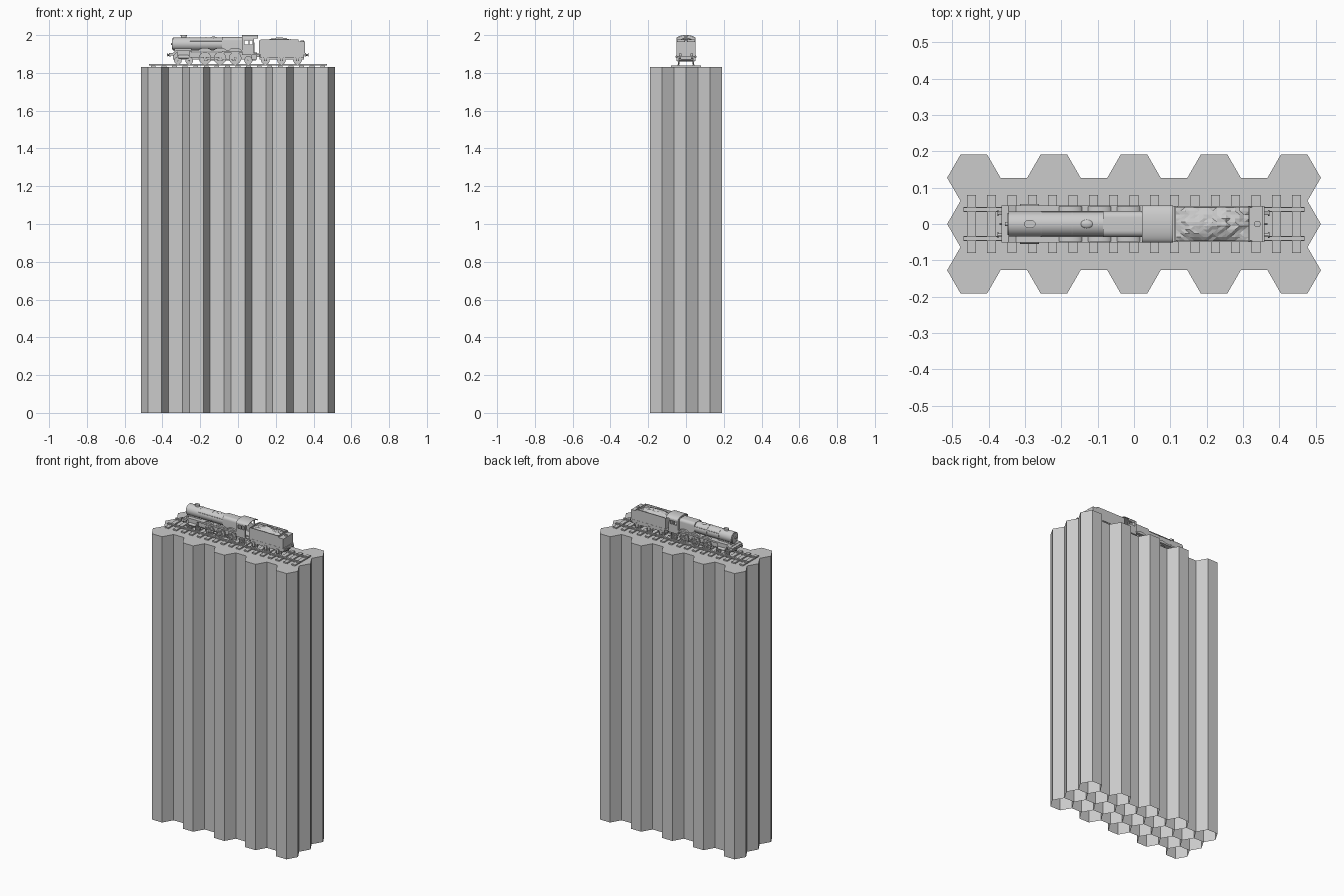
import bpy, bmesh, math, random
from mathutils import Matrix, Vector

if "Cube" in bpy.data.objects:
    bpy.data.objects.remove(bpy.data.objects["Cube"])

random.seed(4)
TOP = 1.832      # top of the columns
RAIL = 1.848     # top of the rails
SIDES = (-1, 1)


def finish(name, bm, smooth=False):
    bmesh.ops.recalc_face_normals(bm, faces=bm.faces[:])
    me = bpy.data.meshes.new(name)
    bm.to_mesh(me)
    bm.free()
    ob = bpy.data.objects.new(name, me)
    bpy.context.collection.objects.link(ob)
    if smooth:
        bpy.ops.object.select_all(action='DESELECT')
        ob.select_set(True)
        bpy.context.view_layer.objects.active = ob
        bpy.ops.object.shade_smooth_by_angle(angle=math.radians(35))
    return ob


def add_box(bm, x0, x1, y0, y1, z0, z1):
    m = Matrix.Translation(((x0 + x1) / 2, (y0 + y1) / 2, (z0 + z1) / 2))
    m = m @ Matrix.Diagonal((x1 - x0, y1 - y0, z1 - z0, 1))
    bmesh.ops.create_cube(bm, size=1, matrix=m)


def add_cyl(bm, c, r, length, axis='Y', seg=24, r2=None):
    rot = {'X': Matrix.Rotation(math.pi / 2, 4, 'Y'),
           'Y': Matrix.Rotation(math.pi / 2, 4, 'X'), 'Z': Matrix.Identity(4)}[axis]
    bmesh.ops.create_cone(bm, cap_ends=True, segments=seg, radius1=r,
                          radius2=r if r2 is None else r2, depth=length,
                          matrix=Matrix.Translation(c) @ rot)


def add_prism(bm, pts, a, b, axis='Y'):
    # profile in xz extruded along Y, or profile in yz extruded along X
    f = (lambda p, t: (p[0], t, p[1])) if axis == 'Y' else (lambda p, t: (t, p[0], p[1]))
    face = bm.faces.new([bm.verts.new(f(p, a)) for p in pts])
    r = bmesh.ops.extrude_face_region(bm, geom=[face])
    d = Vector((0, b - a, 0)) if axis == 'Y' else Vector((b - a, 0, 0))
    bmesh.ops.translate(bm, vec=d, verts=[v for v in r['geom'] if isinstance(v, bmesh.types.BMVert)])


def arc(cx, cz, rx, rz, a0, a1, n):
    return [(cx + rx * math.cos(math.radians(a0 + (a1 - a0) * i / n)),
             cz + rz * math.sin(math.radians(a0 + (a1 - a0) * i / n))) for i in range(n + 1)]


# hexagonal columns, open underneath
R = 0.0735
H = R * math.sqrt(3)
for col in range(9):
    for y in ((-H, 0, H) if col % 2 == 0 else (-H / 2, H / 2)):
        bm = bmesh.new()
        add_cyl(bm, ((col - 4) * 1.5 * R, y, TOP / 2), R, TOP, 'Z', 6)
        bmesh.ops.rotate(bm, cent=((col - 4) * 1.5 * R, y, 0), verts=bm.verts[:],
                         matrix=Matrix.Rotation(math.pi / 2, 3, 'Z'))
        bm.normal_update()
        # vertices must point along x
        if max(v.co.x for v in bm.verts) - (col - 4) * 1.5 * R < R * 0.95:
            bmesh.ops.rotate(bm, cent=((col - 4) * 1.5 * R, y, 0), verts=bm.verts[:],
                             matrix=Matrix.Rotation(math.pi / 6, 3, 'Z'))
        low = [f for f in bm.faces if all(v.co.z < 0.01 for v in f.verts)]
        bmesh.ops.delete(bm, geom=low, context='FACES_ONLY')
        finish("hex_column", bm)

# track
bm = bmesh.new()
for i in range(17):
    x = (i - 8) * 0.056
    add_box(bm, x - 0.0125, x + 0.0125, -0.08, 0.08, TOP, TOP + 0.008)
finish("sleepers", bm)
bm = bmesh.new()
for s in SIDES:
    add_box(bm, -0.47, 0.47, s * 0.04 - 0.007, s * 0.04 + 0.007, TOP + 0.008, TOP + 0.010)
    add_box(bm, -0.47, 0.47, s * 0.04 - 0.002, s * 0.04 + 0.002, TOP + 0.010, RAIL - 0.004)
    add_box(bm, -0.47, 0.47, s * 0.04 - 0.006, s * 0.04 + 0.006, RAIL - 0.004, RAIL)
finish("rails", bm)

# wheels: rim, hub, spokes and axle
def wheelset(name, x, r):
    bm = bmesh.new()
    cz = RAIL + r
    for s in SIDES:
        n = 28
        rings = []
        for rad, y in ((r, 0.043), (r * 0.8, 0.043), (r * 0.8, 0.035), (r, 0.035)):
            rings.append([bm.verts.new((x + p[0], s * y, cz + p[1]))
                          for p in arc(0, 0, rad, rad, 0, 360 * (n - 1) / n, n - 1)])
        for k in range(4):
            for i in range(n):
                bm.faces.new((rings[k][i], rings[k][(i + 1) % n],
                              rings[(k + 1) % 4][(i + 1) % n], rings[(k + 1) % 4][i]))
        add_cyl(bm, (x, s * 0.036, cz), r * 1.0 + 0.003, 0.002, seg=28)
        add_cyl(bm, (x, s * 0.040, cz), r * 0.25, 0.011, seg=12)
        for k in range(5):
            b2 = bmesh.new()
            add_box(b2, -r * 0.85, r * 0.85, s * 0.040 - 0.002, s * 0.040 + 0.002, -r * .05, r * .05)
            b2.transform(Matrix.Translation((x, 0, cz)) @ Matrix.Rotation(k * math.pi / 5, 4, 'Y'))
            tmp = bpy.data.meshes.new("spokes")
            b2.to_mesh(tmp)
            b2.free()
            bm.from_mesh(tmp)
            bpy.data.meshes.remove(tmp)
    add_cyl(bm, (x, 0, cz), 0.004, 0.08, seg=10)
    finish(name, bm, True)


DRIVERS = (-0.175, -0.095, -0.015)
for x in DRIVERS:
    wheelset("driving_wheels", x, 0.030)
for x in (-0.318, -0.258):
    wheelset("front_bogie_wheels", x, 0.017)
for x in (0.055,):
    wheelset("trailing_wheels", x, 0.019)
for x in (0.145, 0.23, 0.315):
    wheelset("tender_wheels", x, 0.020)

# boiler, smokebox and firebox
BZ = 1.953
bm = bmesh.new()
add_cyl(bm, (-0.214, 0, BZ), 0.035, 0.262, 'X', 40)
add_cyl(bm, (-0.345, 0, BZ), 0.030, 0.008, 'X', 40)
add_cyl(bm, (-0.351, 0, BZ), 0.006, 0.008, 'X', 12)
for x in (-0.255, -0.17):
    add_cyl(bm, (x, 0, BZ), 0.036, 0.004, 'X', 40)
finish("boiler", bm, True)
bm = bmesh.new()
prof = [(-0.036, 1.905), (0.036, 1.905)] + arc(0.018, 1.971, 0.018, 0.018, 0, 90, 6) \
    + arc(-0.018, 1.971, 0.018, 0.018, 90, 180, 6)
add_prism(bm, prof, -0.085, 0.025, 'X')
finish("firebox", bm, True)
bm = bmesh.new()
add_box(bm, -0.335, -0.245, -0.026, 0.026, 1.885, 1.94)
finish("smokebox_saddle", bm)

# chimney, dome
bm = bmesh.new()
add_cyl(bm, (0, 0, 1.99), 0.011, 0.018, 'Z', 24, 0.010)
add_cyl(bm, (0, 0, 1.997), 0.0115, 0.005, 'Z', 24)
bmesh.ops.transform(bm, matrix=Matrix.Translation((-0.287, 0, 0)) @ Matrix.Diagonal((1.4, 1, 1, 1)), verts=bm.verts[:])
finish("chimney", bm, True)
bm = bmesh.new()
bmesh.ops.create_uvsphere(bm, u_segments=20, v_segments=10, radius=1,
    matrix=Matrix.Translation((-0.13, 0, 1.985)) @ Matrix.Diagonal((0.018, 0.012, 0.007, 1)))
finish("steam_dome", bm, True)

# running boards with valance, splashers and front platform
bm = bmesh.new()
board = [(-0.365, 1.905), (-0.345, 1.905), (-0.325, 1.922), (0.025, 1.922), (0.025, 1.912),
         (-0.32, 1.912), (-0.34, 1.893), (-0.365, 1.893)]
add_prism(bm, board, -0.051, 0.051)
finish("running_board", bm)
bm = bmesh.new()
for s in SIDES:
    for x in DRIVERS:
        add_prism(bm, arc(x, 1.915, 0.034, 0.018, 0, 180, 14), s * 0.034, s * 0.048)
finish("splashers", bm, True)
bm = bmesh.new()
for s in SIDES:
    add_cyl(bm, (-0.288, s * 0.045, 1.885), 0.010, 0.052, 'X', 20)
    add_box(bm, -0.32, -0.256, s * 0.042 - 0.006, s * 0.042 + 0.006, 1.885, 1.913)
finish("cylinders", bm, True)
bm = bmesh.new()
for s in SIDES:
    ys = sorted((s * 0.045, s * 0.048))
    add_box(bm, -0.18, -0.01, *ys, 1.866, 1.872)
    add_box(bm, -0.27, -0.095, *ys, 1.881, 1.885)
    add_cyl(bm, (-0.12, s * 0.034, 1.968), 0.0015, 0.27, 'X', 8)
finish("rods_and_handrails", bm)
bm = bmesh.new()
add_box(bm, -0.345, 0.10, -0.027, 0.027, 1.872, 1.908)
add_box(bm, 0.115, 0.35, -0.030, 0.030, 1.872, 1.905)
add_box(bm, 0.095, 0.125, -0.012, 0.012, 1.885, 1.895)
finish("frames", bm)

# buffer beams and buffers at both ends
bm = bmesh.new()
for x, d in ((-0.360, -1), (0.356, 1)):
    add_box(bm, x - 0.004, x + 0.004, -0.05, 0.05, 1.886, 1.906)
    add_cyl(bm, (x + d * 0.005, 0, 1.893), 0.003, 0.012, 'X', 8)
    for s in SIDES:
        add_cyl(bm, (x + d * 0.007, s * 0.030, 1.896), 0.004, 0.014, 'X', 12)
        add_cyl(bm, (x + d * 0.015, s * 0.030, 1.896), 0.008, 0.003, 'X', 16)
finish("buffers", bm, True)

# cab: side sheets with window, front sheet and curved roof
bm = bmesh.new()
for s in SIDES:
    ys = sorted((s * 0.047, s * 0.050))
    add_box(bm, 0.022, 0.085, *ys, 1.895, 1.950)
    for x0, x1 in ((0.022, 0.034), (0.055, 0.060), (0.078, 0.085)):
        add_box(bm, x0, x1, *ys, 1.950, 1.972)
    add_box(bm, 0.022, 0.085, *ys, 1.972, 1.984)
    add_box(bm, 0.088, 0.090, s * 0.048 - 0.001, s * 0.048 + 0.001, 1.90, 1.96)
    add_box(bm, 0.072, 0.094, s * 0.044 - 0.005, s * 0.044 + 0.005, 1.866, 1.870)
    add_box(bm, 0.072, 0.075, s * 0.044 - 0.003, s * 0.044 + 0.003, 1.868, 1.90)
add_prism(bm, [(-0.049, 1.90), (0.049, 1.90), (0.049, 1.982)] + arc(0, 1.982, 0.046, 0.014, 10, 170, 10)
          + [(-0.049, 1.982)], 0.022, 0.026, 'X')
add_box(bm, 0.022, 0.112, -0.048, 0.048, 1.895, 1.902)
finish("cab", bm)
bm = bmesh.new()
add_prism(bm, arc(0, 1.982, 0.051, 0.018, 0, 180, 18) + arc(0, 1.982, 0.048, 0.015, 180, 0, 18),
          0.022, 0.107, 'X')
finish("cab_roof", bm, True)

# tender: body, raised coal sides, end walls and tank deck
bm = bmesh.new()
add_box(bm, 0.112, 0.358, -0.050, 0.050, 1.897, 1.906)
add_box(bm, 0.115, 0.355, -0.049, 0.049, 1.904, 1.955)
wall = [(0.112, 1.95), (0.355, 1.95), (0.355, 1.966), (0.325, 1.966), (0.315, 1.976), (0.12, 1.976), (0.112, 1.97)]
for s in SIDES:
    add_prism(bm, wall, s * 0.049, s * 0.046)
add_box(bm, 0.315, 0.320, -0.047, 0.047, 1.95, 1.976)
add_box(bm, 0.112, 0.116, -0.047, 0.047, 1.90, 1.972)
add_box(bm, 0.319, 0.355, -0.048, 0.048, 1.95, 1.965)
finish("tender_body", bm)
bm = bmesh.new()
add_cyl(bm, (0.340, 0, 1.967), 0.009, 0.010, 'Z', 20)
finish("water_filler", bm, True)
bm = bmesh.new()
for s in SIDES:
    add_box(bm, 0.12, 0.35, s * 0.044 - 0.002, s * 0.044 + 0.002, 1.880, 1.898)
    for x in (0.145, 0.23, 0.315):
        add_box(bm, x - 0.008, x + 0.008, s * 0.046 - 0.003, s * 0.046 + 0.003, 1.862, 1.890)
finish("tender_side_frames", bm)

# lumpy coal heap
bm = bmesh.new()
bmesh.ops.create_grid(bm, x_segments=16, y_segments=9, size=1,
                      matrix=Matrix.Translation((0.216, 0, 1.962)) @ Matrix.Diagonal((0.1, 0.046, 1, 1)))
for v in bm.verts:
    u, w = (v.co.x - 0.216) / 0.1, v.co.y / 0.046
    v.co.z += 0.024 * (1 - u * u) * (1 - w * w) + random.uniform(-0.003, 0.003)
bmesh.ops.triangulate(bm, faces=bm.faces[:])
finish("coal", bm)
